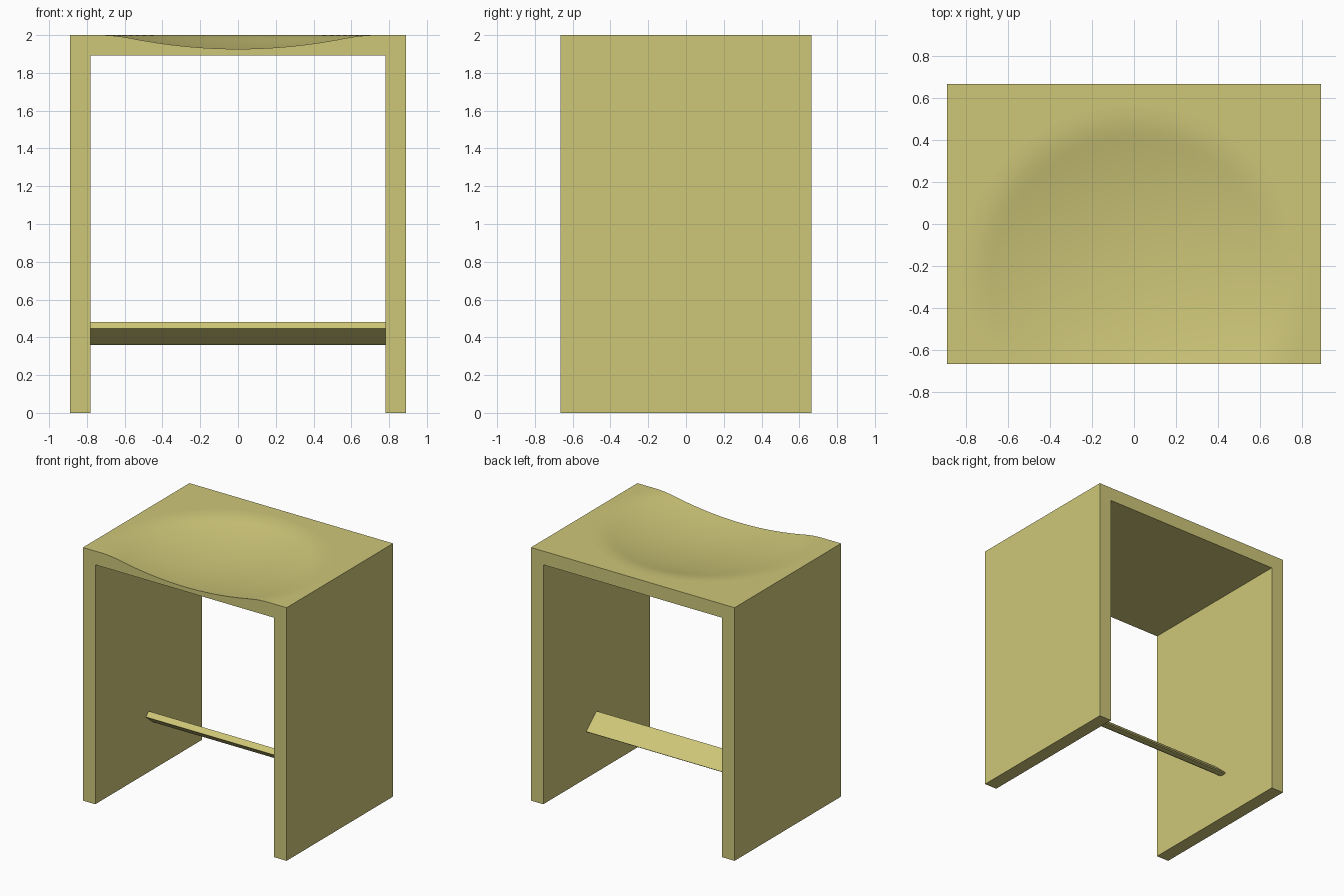
import bpy
import bmesh
from math import cos, sin, tau

default = bpy.data.objects.get("Cube")
if default:
    bpy.data.objects.remove(default, do_unlink=True)

# Single pale wood colour
wood = bpy.data.materials.new("pale olive wood")
wood.use_nodes = True
COLOUR = (0.62, 0.57, 0.19, 1)
wood.diffuse_color = COLOUR
wood.node_tree.nodes["Principled BSDF"].inputs["Base Color"].default_value = COLOUR

# Overall sizes
HALF_W, HALF_D, TOP = 0.89, 0.665, 2.0
BOARD = 0.108
INNER = HALF_W - BOARD


def finish(bm, name):
    bmesh.ops.recalc_face_normals(bm, faces=bm.faces)
    mesh = bpy.data.meshes.new(name)
    bm.to_mesh(mesh)
    bm.free()
    obj = bpy.data.objects.new(name, mesh)
    bpy.context.collection.objects.link(obj)
    mesh.materials.append(wood)
    return obj


def prism(name, outline, offset):
    """Extrude a closed 3D outline along an offset vector."""
    bm = bmesh.new()
    face = bm.faces.new([bm.verts.new(p) for p in outline])
    moved = bmesh.ops.extrude_face_region(bm, geom=[face])["geom"]
    verts = [g for g in moved if isinstance(g, bmesh.types.BMVert)]
    bmesh.ops.translate(bm, verts=verts, vec=offset)
    return finish(bm, name)


def smooth(obj):
    bpy.ops.object.select_all(action="DESELECT")
    obj.select_set(True)
    bpy.context.view_layer.objects.active = obj
    bpy.ops.object.shade_smooth_by_angle(angle=0.5)


# Seat and side panels: one upside-down U
half = [(HALF_W, TOP), (HALF_W, 0), (INNER, 0), (INNER, TOP - BOARD)]
profile = half + [(-x, z) for x, z in reversed(half)]
frame = prism("stool_frame", [(x, -HALF_D, z) for x, z in profile], (0, 2 * HALF_D, 0))

# Round dish scooped from the seat, running out through the front edge
RIM, BLEND, SLOPE, CENTRE_Y = 0.83, 0.69, 0.242, -0.27
DEPTH = SLOPE * RIM / 2


def dish_height(r):
    if r < BLEND:
        return TOP - DEPTH + SLOPE * r * r / (2 * BLEND)
    return TOP - SLOPE * (RIM - r) ** 2 / (2 * (RIM - BLEND))


RINGS, SIDES = 24, 96
bm = bmesh.new()
section = [(RIM * i / RINGS, dish_height(RIM * i / RINGS)) for i in range(1, RINGS + 1)]
section.append((RIM, TOP + 0.2))
loops = [[bm.verts.new((r * cos(tau * k / SIDES), CENTRE_Y + r * sin(tau * k / SIDES), z))
          for k in range(SIDES)] for r, z in section]
bm.faces.new(loops[0])
bm.faces.new(loops[-1])
for low, high in zip(loops, loops[1:]):
    for k in range(SIDES):
        n = (k + 1) % SIDES
        bm.faces.new((low[k], low[n], high[n], high[k]))
cutter = finish(bm, "dish_cutter")
cutter.hide_render = True

cut = frame.modifiers.new("dish", "BOOLEAN")
cut.operation = "DIFFERENCE"
cut.solver = "EXACT"
cut.object = cutter
bpy.context.view_layer.objects.active = frame
bpy.ops.object.modifier_apply(modifier=cut.name)
bpy.data.objects.remove(cutter, do_unlink=True)

# Smooth dish, flat boards
smooth(frame)
for face in frame.data.polygons:
    face.use_smooth = face.normal.z > 0.8 and face.center.z < TOP - 1e-5 and len(face.vertices) < 60

# Tilted foot rail with a rounded underside
rail = [(0, 0.482), (-0.032, 0.447), (0.055, 0.374), (0.075, 0.364),
        (0.1, 0.36), (0.12, 0.362), (0.128, 0.369)]
foot_rail = prism("foot_rail", [(-INNER, y, z) for y, z in rail], (2 * INNER, 0, 0))
smooth(foot_rail)
